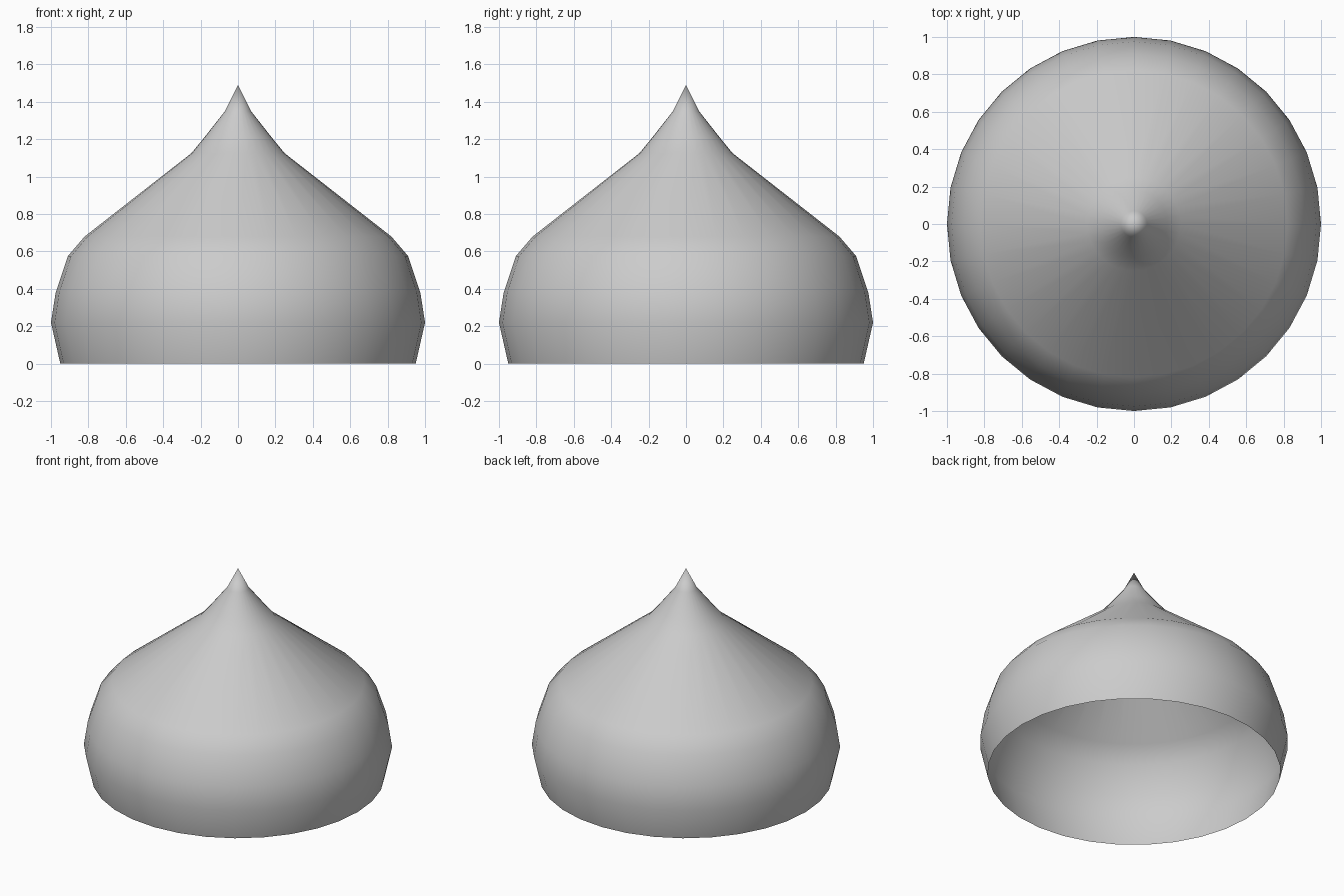
import bpy, bmesh, math
from mathutils import Matrix, Vector

cube = bpy.data.objects.get("Cube")
if cube:
    bpy.data.objects.remove(cube, do_unlink=True)

SIDES = 32

# Single plain grey material
grey = bpy.data.materials.new("light_grey")
grey.use_nodes = True
colour = (0.6, 0.6, 0.6, 1)
grey.diffuse_color = colour
grey.node_tree.nodes["Principled BSDF"].inputs["Base Color"].default_value = colour

# Half outline (radius, height) from the open rim up to the tip
profile = [(0.95, 0), (1, 0.22), (0.975, 0.38), (0.91, 0.575), (0.82, 0.68),
           (0.25, 1.125), (0.18, 1.21), (0.07, 1.35), (0, 1.49)]

# Dome shell: the outline spun around the vertical axis, open underneath
bm = bmesh.new()
points = [bm.verts.new((r, 0, z)) for r, z in profile]
edges = [bm.edges.new(pair) for pair in zip(points, points[1:])]
bmesh.ops.spin(bm, geom=points + edges, cent=(0, 0, 0), axis=(0, 0, 1),
               angle=math.tau, steps=SIDES, use_duplicate=False)
bmesh.ops.remove_doubles(bm, verts=bm.verts, dist=0.001)
bmesh.ops.recalc_face_normals(bm, faces=bm.faces)

# Make sure the outside faces outward
bm.normal_update()
if sum(f.normal.dot(f.calc_center_median()) for f in bm.faces) < 0:
    bmesh.ops.reverse_faces(bm, faces=bm.faces)
for face in bm.faces:
    face.smooth = True

mesh = bpy.data.meshes.new("pointed_dome")
bm.to_mesh(mesh)
bm.free()
mesh.materials.append(grey)
dome = bpy.data.objects.new("pointed_dome", mesh)
bpy.context.collection.objects.link(dome)
